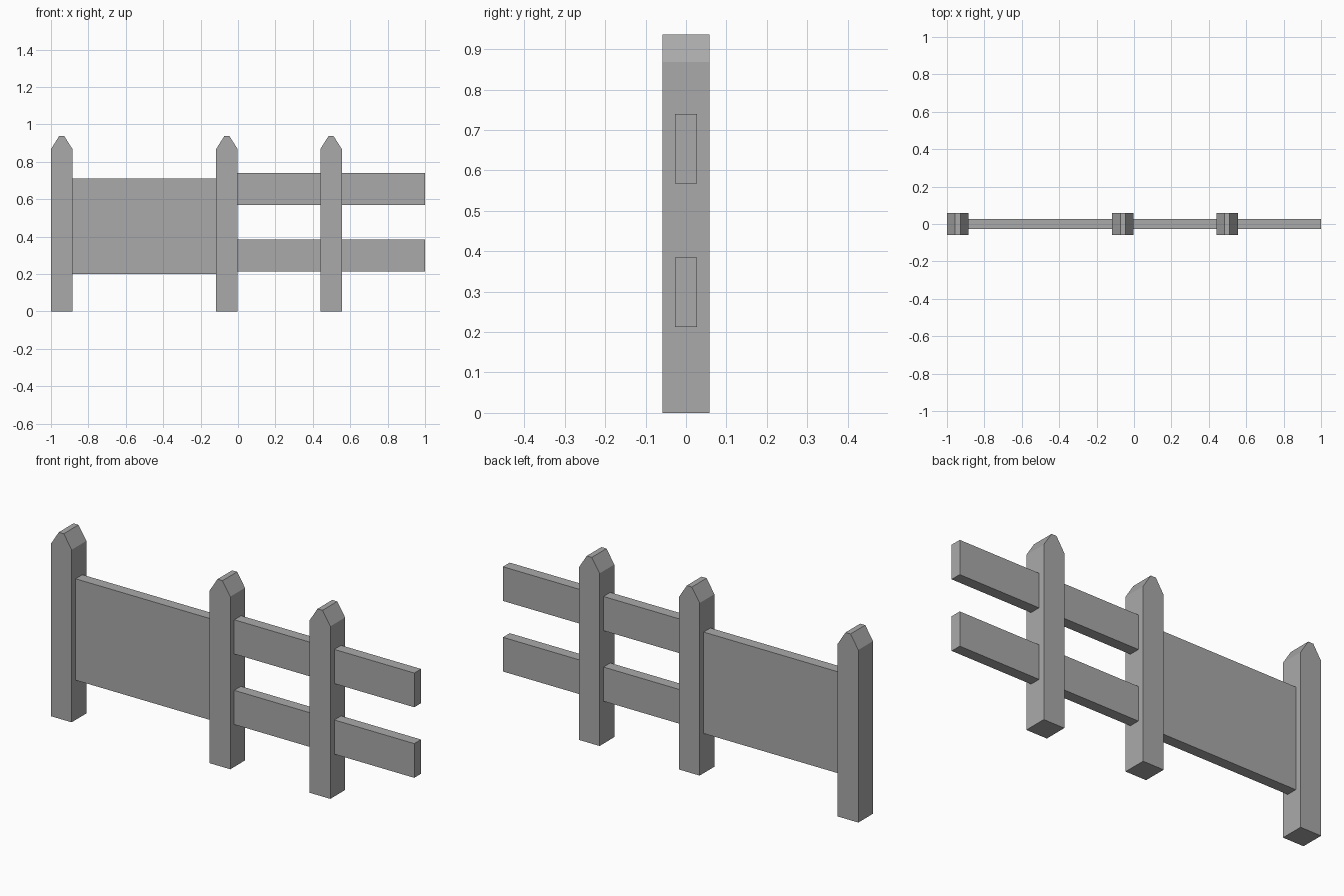
import bpy, bmesh

if "Cube" in bpy.data.objects:
    bpy.data.objects.remove(bpy.data.objects["Cube"])

grey = bpy.data.materials.new("weathered grey")
grey.diffuse_color = (0.4, 0.4, 0.4, 1)
grey.use_nodes = True
grey.node_tree.nodes["Principled BSDF"].inputs["Base Color"].default_value = grey.diffuse_color


def extrude_profile(name, points, half_depth):
    """Solid made from an x/z outline, centred on y = 0."""
    bm = bmesh.new()
    face = bm.faces.new([bm.verts.new((x, -half_depth, z)) for x, z in points])
    new = bmesh.ops.extrude_face_region(bm, geom=[face])["geom"]
    verts = [g for g in new if isinstance(g, bmesh.types.BMVert)]
    bmesh.ops.translate(bm, verts=verts, vec=(0, 2 * half_depth, 0))
    bmesh.ops.recalc_face_normals(bm, faces=bm.faces)
    mesh = bpy.data.meshes.new(name)
    bm.to_mesh(mesh)
    bm.free()
    mesh.materials.append(grey)
    obj = bpy.data.objects.new(name, mesh)
    bpy.context.collection.objects.link(obj)
    return obj


def board(name, x0, x1, z0, z1):
    return extrude_profile(name, [(x0, z0), (x1, z0), (x1, z1), (x0, z1)], 0.027)


# Posts with bevelled, narrow flat tops
W, TIP, SHOULDER, TOP = 0.0575, 0.014, 0.868, 0.937
for name, x in (("left_post", -0.9425), ("middle_post", -0.0595), ("right_post", 0.4975)):
    extrude_profile(name, [(x - W, 0), (x + W, 0), (x + W, SHOULDER),
                           (x + TIP, TOP), (x - TIP, TOP), (x - W, SHOULDER)], 0.0585)

# Solid panel between the left and middle posts
board("panel", -0.9425, -0.0595, 0.20, 0.71)

# Two rails running through the right post to the open end
for name, z in (("lower_rail", 0.213), ("upper_rail", 0.568)):
    board(name, -0.0595, 1.0, z, z + 0.172)
